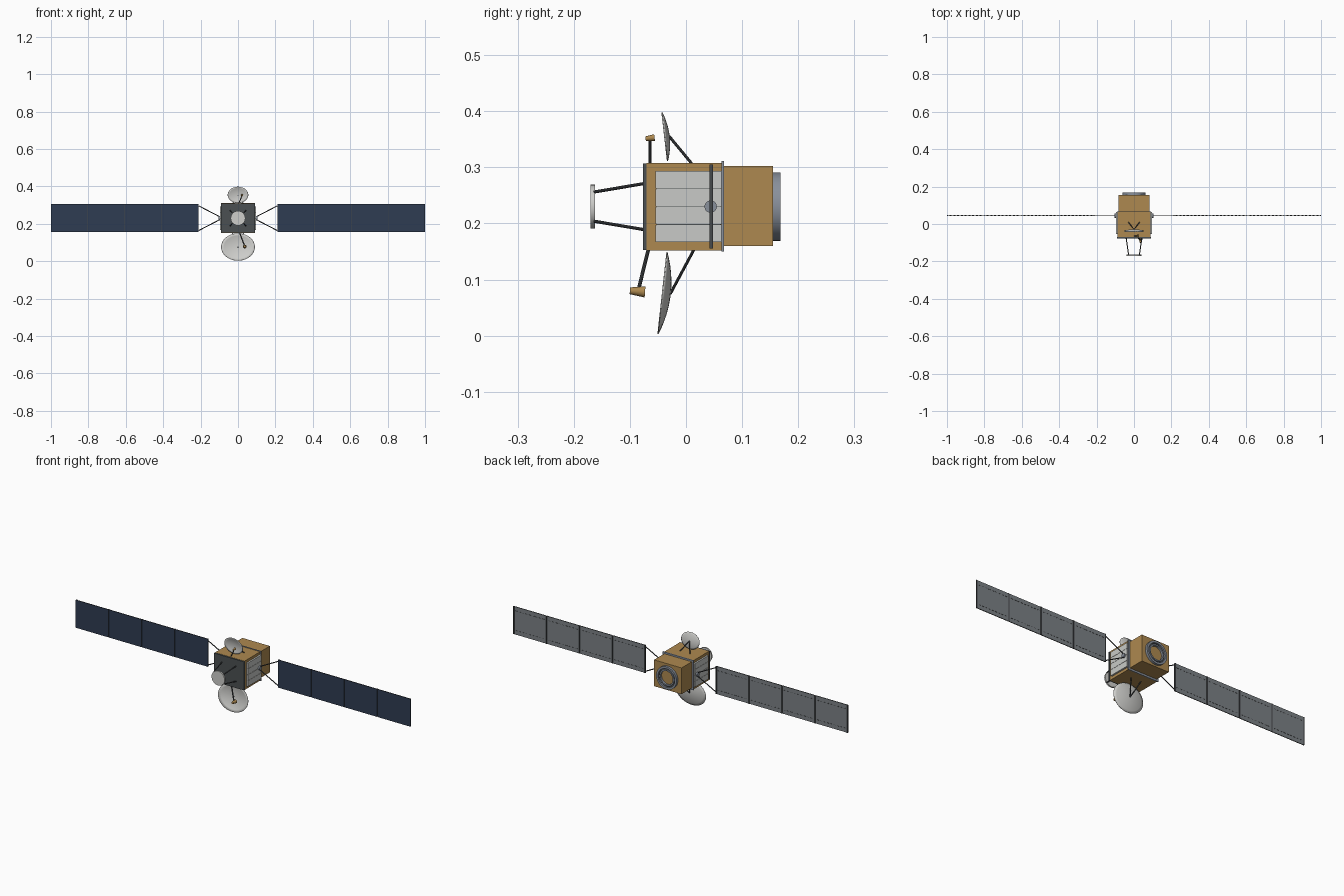
import bpy, bmesh, math
from mathutils import Vector, Matrix

if "Cube" in bpy.data.objects:
    bpy.data.objects.remove(bpy.data.objects["Cube"])


def material(name, r, g, b):
    m = bpy.data.materials.new(name)
    m.use_nodes = True
    m.diffuse_color = (r, g, b, 1)
    m.node_tree.nodes["Principled BSDF"].inputs["Base Color"].default_value = (r, g, b, 1)
    return m


GOLD = material("gold foil", 0.42, 0.25, 0.08)
WHITE = material("white radiator", 0.58, 0.59, 0.57)
DISH = material("pale dish", 0.62, 0.62, 0.6)
DARK = material("charcoal", 0.07, 0.08, 0.085)
STEEL = material("blue grey metal", 0.25, 0.28, 0.33)
ROD = material("dark rod", 0.06, 0.065, 0.07)
BLUE = material("solar cell blue", 0.028, 0.045, 0.085)
BACK = material("panel back grey", 0.2, 0.22, 0.235)
MID = 0.23


def finish(name, bm, *mats, smooth=False):
    bmesh.ops.recalc_face_normals(bm, faces=bm.faces)
    mesh = bpy.data.meshes.new(name)
    bm.to_mesh(mesh)
    bm.free()
    ob = bpy.data.objects.new(name, mesh)
    bpy.context.collection.objects.link(ob)
    for m in mats:
        mesh.materials.append(m)
    if smooth:
        bpy.ops.object.select_all(action="DESELECT")
        ob.select_set(True)
        bpy.context.view_layer.objects.active = ob
        bpy.ops.object.shade_smooth_by_angle(angle=math.radians(35))
    return ob


def add_box(bm, lo, hi):
    lo, hi = Vector(lo), Vector(hi)
    mat = Matrix.Translation((lo + hi) / 2) @ Matrix.Diagonal((*(hi - lo), 1))
    bmesh.ops.create_cube(bm, size=1, matrix=mat)


def box(name, mat, lo, hi):
    bm = bmesh.new()
    add_box(bm, lo, hi)
    return finish(name, bm, mat)


def add_rod(bm, a, b, r1, r2=None, sides=10):
    a, b = Vector(a), Vector(b)
    rot = (b - a).to_track_quat("Z", "Y").to_matrix().to_4x4()
    bmesh.ops.create_cone(bm, cap_ends=True, segments=sides, radius1=r1,
                          radius2=r1 if r2 is None else r2, depth=(b - a).length,
                          matrix=Matrix.Translation((a + b) / 2) @ rot)


def rods(name, mat, pairs, r, sides=10, r2=None):
    bm = bmesh.new()
    for a, b in pairs:
        add_rod(bm, a, b, r, r2, sides)
    return finish(name, bm, mat, smooth=True)


def ring(name, mat, y0, y1, inner, outer, sides=40):
    # Rectangular section revolved around the fore-aft axis
    bm = bmesh.new()
    loops = []
    for i in range(sides):
        t = math.tau * i / sides
        loops.append([bm.verts.new((r * math.cos(t), y, MID + r * math.sin(t)))
                      for y, r in ((y0, inner), (y0, outer), (y1, outer), (y1, inner))])
    for i in range(sides):
        p, q = loops[i], loops[(i + 1) % sides]
        for k in range(4):
            n = (k + 1) % 4
            bm.faces.new((p[k], p[n], q[n], q[k]))
    return finish(name, bm, mat, smooth=True)


def dish(name, top, bottom, rx, depth, steps=6, sides=40):
    # Shallow elliptical bowl facing forward, bulging backward
    top, bottom = Vector((0, *top)), Vector((0, *bottom))
    centre, v = (top + bottom) / 2, (top - bottom) / 2
    back = Vector((0, v.z, -v.y)).normalized()
    bm = bmesh.new()
    pole = bm.verts.new(centre + back * depth)
    prev = None
    for s in range(1, steps + 1):
        f = s / steps
        row = []
        for i in range(sides):
            t = math.tau * i / sides
            row.append(bm.verts.new(centre + Vector((rx * f * math.cos(t), 0, 0))
                                    + v * f * math.sin(t) + back * depth * (1 - f * f)))
        for i in range(sides):
            j = (i + 1) % sides
            if prev:
                bm.faces.new((prev[i], prev[j], row[j], row[i]))
            else:
                bm.faces.new((pole, row[j], row[i]))
        prev = row
    ob = finish(name, bm, DISH, smooth=True)
    shell = ob.modifiers.new("thickness", "SOLIDIFY")
    shell.thickness = 0.002
    shell.offset = 0
    return centre + back * depth


# Body: main bus, rear module, front plate and frame between the two
box("main_bus", GOLD, (-0.088, -0.07, 0.152), (0.088, 0.066, 0.308))
box("rear_module", GOLD, (-0.082, 0.066, 0.16), (0.082, 0.155, 0.302))
box("front_plate", DARK, (-0.09, -0.077, 0.153), (0.09, -0.07, 0.307))
box("joint_frame", STEEL, (-0.092, 0.063, 0.15), (0.092, 0.068, 0.311))

# Rear docking ring with a recessed dark groove
ring("rear_ring_outer", STEEL, 0.155, 0.168, 0.05, 0.061)
ring("rear_ring_groove", DARK, 0.155, 0.16, 0.044, 0.05)
ring("rear_ring_inner", STEEL, 0.155, 0.166, 0.037, 0.044)

# Front antenna disc on four struts
rods("front_disc", DISH, [((0, -0.17, MID), (0, -0.162, MID))], 0.039, 40)
rods("front_disc_struts", ROD,
     [((sx * 0.042, -0.075, MID + sz * 0.041), (sx * 0.029, -0.164, MID + sz * 0.026))
      for sx in (-1, 1) for sz in (-1, 1)], 0.0028)

# Dishes with V-shaped rear braces
up = dish("upper_dish", (-0.043, 0.398), (-0.033, 0.311), 0.055, 0.008)
low = dish("lower_dish", (-0.034, 0.149), (-0.05, 0.003), 0.09, 0.014)
rods("upper_dish_brace", ROD, [(up, (s * 0.03, 0.01, 0.307)) for s in (-1, 1)], 0.0026)
rods("lower_dish_brace", ROD, [(low, (s * 0.03, 0.014, 0.153)) for s in (-1, 1)], 0.0026)

# Feed horns on poles
rods("upper_feed_pole", ROD, [((0.002, -0.064, 0.306), (0.022, -0.064, 0.35))], 0.0026)
rods("upper_feed_horn", GOLD, [((0.022, -0.056, 0.353), (0.022, -0.072, 0.351))], 0.006, 16, 0.004)
rods("lower_feed_pole", ROD, [((0.008, -0.067, 0.154), (0.034, -0.084, 0.085))], 0.0034)
rods("lower_feed_horn", GOLD, [((0.036, -0.073, 0.078), (0.036, -0.1, 0.08))], 0.01, 16, 0.006)

X0, X1, Y, Z0, Z1 = 0.21, 1.0, 0.044, 0.155, 0.305
WIDTH = (X1 - X0) / 4
for side, s in (("left", 1), ("right", -1)):
    # Radiator made of four slats, with a dark backing in the seams
    bm = bmesh.new()
    for i in range(4):
        z = 0.166 + i * 0.032
        add_box(bm, (s * 0.087, -0.054, z + 0.0006), (s * 0.097, 0.063, z + 0.0314))
    finish(side + "_radiator", bm, WHITE)
    box(side + "_radiator_seams", DARK, (s * 0.087, -0.053, 0.167), (s * 0.095, 0.062, 0.293))

    # Hinge and yoke
    rods(side + "_hinge", STEEL, [((s * 0.095, Y, MID), (s * 0.105, Y, MID))], 0.011, 20)
    rods(side + "_yoke", ROD, [((s * 0.1, Y, MID + k * 0.009), (s * X0, Y, MID + k * 0.066))
                               for k in (-1, 1)], 0.0026)

    # Solar panels: blue front, grey back, dark edges
    bm = bmesh.new()
    for i in range(4):
        a = X0 + i * WIDTH
        add_box(bm, (s * (a + 0.001 * (i > 0)), Y - 0.002, Z0),
                (s * (a + WIDTH - 0.001 * (i < 3)), Y + 0.002, Z1))
    bmesh.ops.recalc_face_normals(bm, faces=bm.faces)
    for f in bm.faces:
        f.material_index = 0 if f.normal.y < -0.5 else 1 if f.normal.y > 0.5 else 2
    finish(side + "_solar_panels", bm, BLUE, BACK, ROD)

    # Dark frame at the panel joints and dashed wiring on the back
    bm = bmesh.new()
    for i in range(5):
        x = min(max(X0 + i * WIDTH, X0 + 0.003), X1 - 0.003)
        add_box(bm, (s * (x - 0.003), Y + 0.001, Z0), (s * (x + 0.003), Y + 0.004, Z1))
    for i in range(4):
        for d in range(9):
            x = X0 + i * WIDTH + 0.012 + d * 0.02
            for z in (Z0 + 0.022, Z1 - 0.022):
                add_box(bm, (s * x, Y + 0.0015, z - 0.001), (s * (x + 0.011), Y + 0.003, z + 0.001))
    finish(side + "_panel_wiring", bm, ROD)
